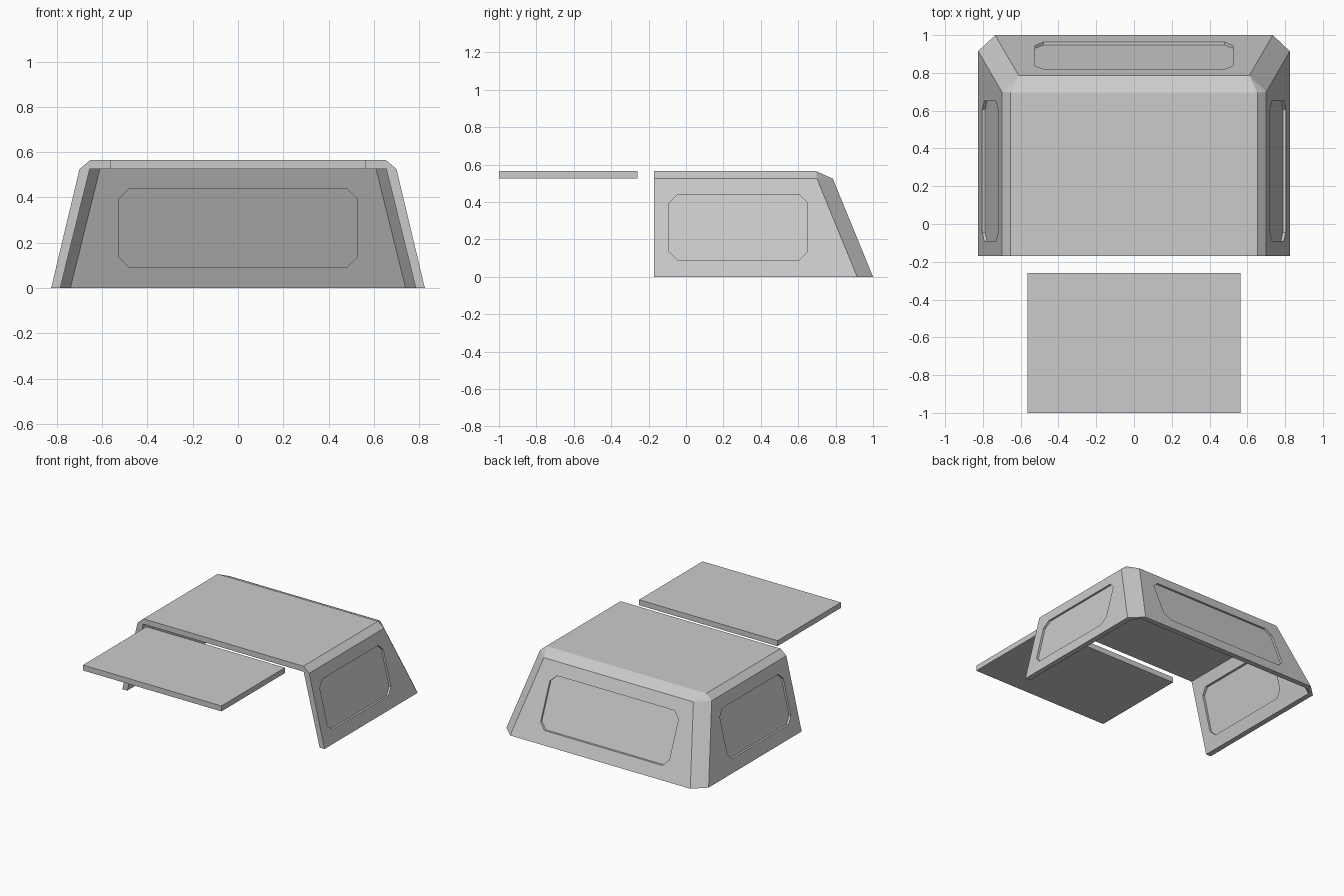
import bpy, bmesh

if "Cube" in bpy.data.objects:
    bpy.data.objects.remove(bpy.data.objects["Cube"])

H, EAVE, FRONT = 0.565, 0.525, -0.17


def finish(name, bm):
    bmesh.ops.remove_doubles(bm, verts=bm.verts, dist=1e-5)
    bmesh.ops.recalc_face_normals(bm, faces=bm.faces)
    mesh = bpy.data.meshes.new(name)
    bm.to_mesh(mesh)
    bm.free()
    ob = bpy.data.objects.new(name, mesh)
    bpy.context.collection.objects.link(ob)
    return ob


def ring(bm, side, corner, z):
    """Open U-shaped ring: left front, round the back, right front."""
    half = [(side[0], FRONT), side, corner]
    pts = [(-x, y) for x, y in half] + half[::-1]
    return [bm.verts.new((x, y, z)) for x, y in pts]


# Canopy shell: outer wall, chamfered roof, inner wall and ceiling
bm = bmesh.new()
outer0 = ring(bm, (0.825, 0.915), (0.735, 1.0), 0)
outer1 = ring(bm, (0.70, 0.70), (0.61, 0.785), EAVE)
inner1 = ring(bm, (0.655, 0.70), (0.61, 0.745), EAVE)
inner0 = ring(bm, (0.785, 0.915), (0.74, 0.96), 0)
q = [bm.verts.new((x, y, H)) for x, y in
     ((-0.653, FRONT), (-0.653, 0.695), (0.653, 0.695), (0.653, FRONT))]
roof = [q[0], q[1], q[1], q[2], q[2], q[3]]
for a, b in ((outer0, outer1), (outer1, roof), (inner1, inner0), (inner0, outer0)):
    for i in range(5):
        bm.faces.new(dict.fromkeys((a[i], a[i + 1], b[i + 1], b[i])))
bm.faces.new(q)
bm.faces.new(inner1)
# Front rim: two legs and the roof edge
for i, j in ((0, 0), (5, 3)):
    bm.faces.new((outer0[i], outer1[i], inner1[i], inner0[i]))
bm.faces.new((outer1[0], q[0], q[3], outer1[5], inner1[5], inner1[0]))
shell = finish("canopy_shell", bm)


def side_point(sign):
    return lambda u, z, d: (sign * (0.825 - z * 0.125 / EAVE - d), 0.28 + u, z)


def back_point(u, z, d):
    return (u, 1.0 - z * 0.215 / EAVE - d, z)


def window_slab(name, half, point, d0, d1):
    """Eight-sided slab lying parallel to a sloping wall, d measured inward."""
    lo, hi, c = 0.09, 0.44, 0.045
    right = [(half - c, lo), (half, lo + c), (half, hi - c), (half - c, hi)]
    outline = right + [(-u, z) for u, z in right[::-1]]
    bm = bmesh.new()
    a, b = ([bm.verts.new(point(u, z, d)) for u, z in outline] for d in (d0, d1))
    bm.faces.new(a)
    bm.faces.new(b)
    for i in range(8):
        j = (i + 1) % 8
        bm.faces.new((a[i], a[j], b[j], b[i]))
    return finish(name, bm)


# Window openings with recessed panes
for label, half, point in (("left", 0.37, side_point(-1)),
                           ("right", 0.37, side_point(1)),
                           ("back", 0.525, back_point)):
    cutter = window_slab(label + "_window_cutter", half, point, -0.04, 0.09)
    mod = shell.modifiers.new(label + "_opening", 'BOOLEAN')
    mod.operation, mod.solver, mod.object = 'DIFFERENCE', 'EXACT', cutter
    cutter.hide_render = True
    cutter.hide_set(True)
    window_slab(label + "_window_pane", half, point, 0.015, 0.027)

# Separate flat roof panel in front
bpy.ops.mesh.primitive_cube_add(size=1, location=(0, -0.63, 0.545))
panel = bpy.context.object
panel.name = "front_roof_panel"
panel.scale = (1.13, 0.74, 0.04)
